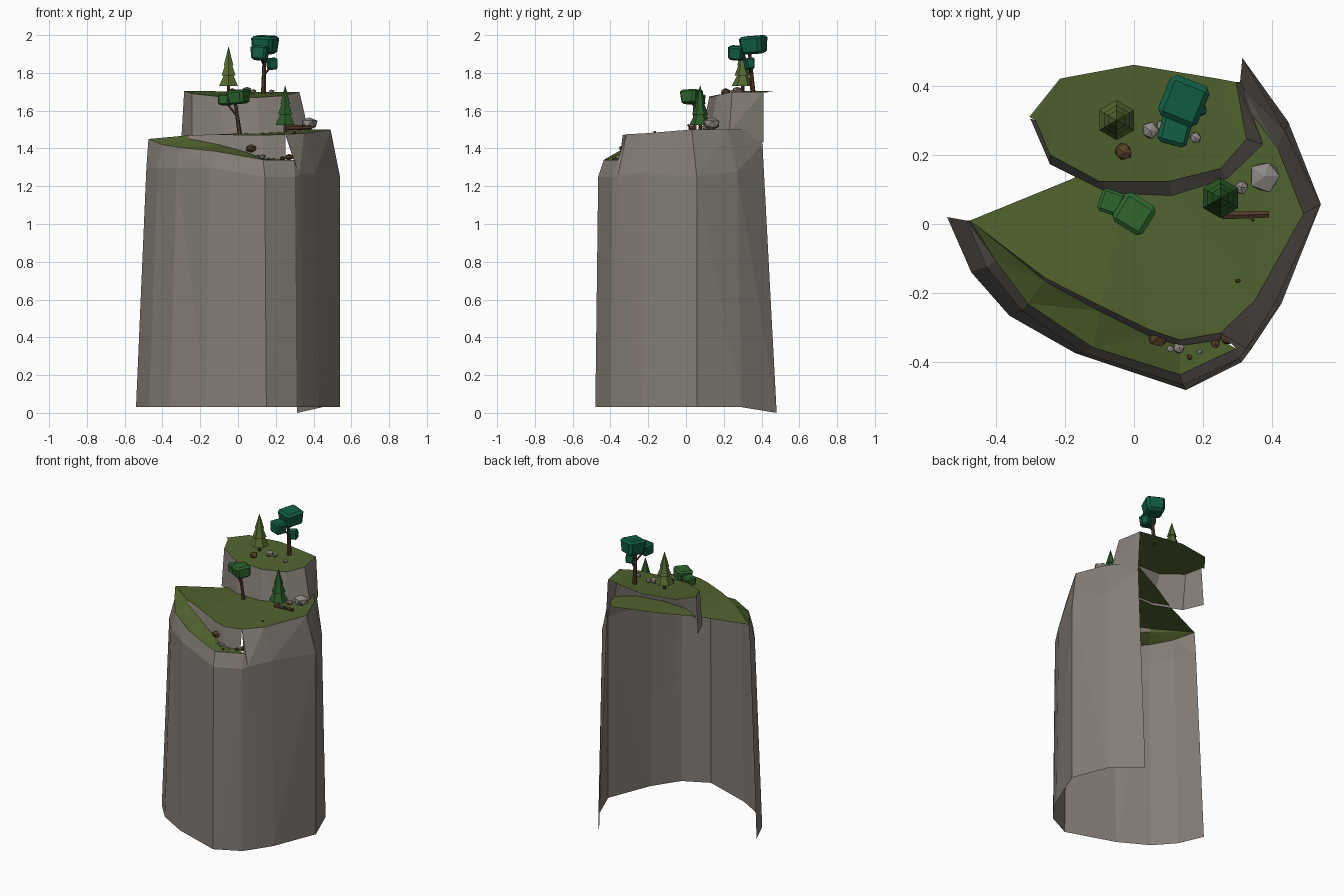
import bpy, bmesh, math, random
from mathutils import Vector, Euler

if "Cube" in bpy.data.objects:
    bpy.data.objects.remove(bpy.data.objects["Cube"])

random.seed(4)

def material(name, rgb):
    m = bpy.data.materials.new(name)
    m.diffuse_color = (*rgb, 1)
    m.use_nodes = True
    m.node_tree.nodes["Principled BSDF"].inputs["Base Color"].default_value = m.diffuse_color
    return m

STONE = material("stone", (0.235, 0.205, 0.18))
GRASS = material("grass", (0.08, 0.125, 0.028))
TEAL = material("teal_leaf", (0.006, 0.11, 0.06))
GREEN = material("green_leaf", (0.028, 0.13, 0.028))
OLIVE = material("olive_pine", (0.085, 0.14, 0.03))
PINE = material("dark_pine", (0.022, 0.10, 0.02))
WOOD = material("wood", (0.085, 0.043, 0.022))
EARTH = material("brown_rock", (0.095, 0.052, 0.02))
ROCK = material("pale_rock", (0.28, 0.25, 0.235))

def finish(name, bm, mat):
    me = bpy.data.meshes.new(name)
    bm.to_mesh(me)
    bm.free()
    me.materials.append(mat)
    ob = bpy.data.objects.new(name, me)
    bpy.context.collection.objects.link(ob)
    return ob

def strip_wall(name, rings, mat):
    """Open wall made from stacked rows of points, bottom to top."""
    bm = bmesh.new()
    rows = [[bm.verts.new(p) for p in r] for r in rings]
    for a, b in zip(rows, rows[1:]):
        for i in range(len(a) - 1):
            bm.faces.new((a[i], a[i + 1], b[i + 1], b[i]))
    bmesh.ops.triangulate(bm, faces=bm.faces[:])
    return finish(name, bm, mat)

def sheet(name, pts, mat):
    """Upward facing triangulated ground polygon."""
    bm = bmesh.new()
    f = bm.faces.new([bm.verts.new(p) for p in pts])
    f.normal_update()
    if f.normal.z < 0:
        f.normal_flip()
    bmesh.ops.triangulate(bm, faces=[f])
    return finish(name, bm, mat)

def stick(name, p, q, r1, r2, mat, sides=6):
    p, q = Vector(p), Vector(q)
    bm = bmesh.new()
    bmesh.ops.create_cone(bm, cap_ends=True, segments=sides, radius1=r1, radius2=r2,
                          depth=(q - p).length)
    rot = (q - p).to_track_quat('Z', 'Y').to_matrix()
    for v in bm.verts:
        v.co = rot @ v.co + (p + q) / 2
    return finish(name, bm, mat)

def block(name, c, size, rot, mat):
    """Chunky bevelled foliage block, slightly tapered."""
    bm = bmesh.new()
    bmesh.ops.create_cube(bm, size=1)
    for v in bm.verts:
        if v.co.z < 0:
            v.co.x *= 0.86
            v.co.y *= 0.86
    bmesh.ops.bevel(bm, geom=bm.edges[:], offset=0.13, segments=1, affect='EDGES')
    m = Euler([math.radians(a) for a in rot]).to_matrix()
    for v in bm.verts:
        v.co = m @ Vector(v.co[k] * size[k] for k in range(3)) + Vector(c)
    return finish(name, bm, mat)

def stone(name, c, size, mat):
    bm = bmesh.new()
    bmesh.ops.create_icosphere(bm, subdivisions=1, radius=1)
    for v in bm.verts:
        k = random.uniform(0.85, 1.1)
        v.co = Vector(v.co[i] * size[i] * k + c[i] for i in range(3))
    return finish(name, bm, mat)

def pine(name, x, y, z, mat):
    stick(name + "_trunk", (x, y, z - 0.01), (x, y, z + 0.06), 0.010, 0.009, WOOD)
    for i, (z0, z1, r) in enumerate([(0.03, 0.12, 0.058), (0.085, 0.175, 0.043), (0.14, 0.24, 0.029)]):
        stick(f"{name}_tier_{i}", (x, y, z + z0), (x, y, z + z1), r, 0.0 if i == 2 else r * 0.22, mat)

# Main cliff: bottom, shoulder and rim rows
bottom = [(-.54, .02), (-.47, -.14), (-.36, -.265), (-.17, -.373), (.15, -.48), (.31, -.40),
          (.34, -.36), (.426, -.23), (.54, .057), (.446, .295)]
bottom = [(x, y, 0.03) for x, y in bottom] + [(.313, .48, 0)]
shoulder = [(-.485, .01, 1.3), (-.425, -.125, 1.3), (-.325, -.25, 1.3), (-.15, -.372, 1.3),
            (.142, -.465, 1.25), (.302, -.39, 1.25), (.325, -.36, 1.26), (.41, -.225, 1.27),
            (.54, .057, 1.25), (.435, .27, 1.28), (.306, .405, 1.42)]
rim = [(-.474, .01, 1.45), (-.40, -.106, 1.42), (-.307, -.23, 1.405), (-.12, -.356, 1.385),
       (.133, -.435, 1.34), (.295, -.36, 1.34), (.25, -.315, 1.475), (.35, -.22, 1.48),
       (.49, .03, 1.50), (.415, .22, 1.50), (.30, .37, 1.50)]
strip_wall("cliff_wall", [bottom, shoulder, rim], STONE)

# Step between the plateau and the sunken front ledge
step_top = [(-.258, -.155, 1.47), (-.1, -.235, 1.475), (.046, -.306, 1.47), (.133, -.335, 1.47), rim[6]]
step_low = [(-.262, -.163, 1.452), (-.1, -.252, 1.42), (.046, -.325, 1.38), (.133, -.352, 1.345),
            (.252, -.335, 1.34)]
strip_wall("ledge_step", [step_low, step_top], STONE)
sheet("ledge_grass", rim[:6] + step_low[::-1], GRASS)
sheet("plateau_grass", [rim[0], step_low[0]] + step_top + rim[7:] + [(0, .23, 1.48), (-.18, .13, 1.47)], GRASS)

# Upper tier, open at the back
tier_low = [(-.30, .305, 1.45), (-.243, .173, 1.45), (-.07, .086, 1.46), (.11, .08, 1.47),
            (.27, .13, 1.48), (.374, .23, 1.49), (.31, .41, 1.43)]
tier_top = [(-.285, .30, 1.705), (-.243, .20, 1.69), (-.10, .123, 1.675), (.10, .123, 1.67),
            (.25, .16, 1.68), (.325, .245, 1.70), (.295, .41, 1.70)]
strip_wall("upper_tier_wall", [tier_low, tier_top], STONE)
sheet("upper_tier_grass", tier_top + [(.243, .42, 1.70), (0, .46, 1.70), (-.214, .42, 1.705), (-.302, .31, 1.705)], GRASS)

# Pines
pine("upper_pine", -.05, .30, 1.70, OLIVE)
pine("lower_pine", .25, .075, 1.495, PINE)

# Teal tree on the upper tier
stick("teal_trunk", (.135, .355, 1.69), (.14, .335, 1.92), .014, .008, WOOD)
stick("teal_branch", (.138, .343, 1.79), (.18, .335, 1.84), .006, .005, WOOD)
stick("teal_branch_front", (.138, .34, 1.84), (.115, .28, 1.89), .006, .005, WOOD)
block("teal_crown", (.143, .358, 1.948), (.125, .13, .095), (4, 3, -22), TEAL)
block("teal_crown_front", (.115, .268, 1.905), (.09, .085, .075), (-5, 4, -15), TEAL)
block("teal_crown_small", (.18, .335, 1.848), (.055, .05, .06), (5, -6, 20), TEAL)

# Green tree on the plateau
stick("green_trunk", (.01, .045, 1.47), (-.015, .045, 1.65), .012, .008, WOOD)
stick("green_branch", (-.005, .045, 1.57), (-.06, .06, 1.64), .006, .005, WOOD)
block("green_crown", (.003, .03, 1.673), (.105, .10, .075), (4, -4, -32), GREEN)
block("green_crown_side", (-.068, .062, 1.657), (.07, .07, .058), (-4, 3, -20), GREEN)

# Fallen log
stick("log", (.255, .025, 1.508), (.39, .028, 1.512), .013, .011, WOOD)
stick("log_stub", (.33, .027, 1.51), (.345, .01, 1.525), .006, .005, WOOD)

# Rocks and pebbles: x, y, z, radius, material
rocks = [(.377, .138, 1.53, .05, ROCK), (.31, .105, 1.51, .022, ROCK),
         (.047, .27, 1.708, .027, ROCK), (.08, .285, 1.702, .018, ROCK), (.177, .25, 1.70, .018, ROCK),
         (-.03, .208, 1.70, .028, EARTH), (.07, -.328, 1.398, .03, EARTH), (.27, -.325, 1.355, .026, EARTH),
         (.13, -.355, 1.355, .02, ROCK), (.30, -.165, 1.487, .008, EARTH), (.235, -.345, 1.348, .015, EARTH),
         (.16, -.385, 1.345, .009, EARTH), (.19, -.37, 1.345, .008, ROCK), (.105, -.36, 1.358, .011, ROCK)]
for i, (x, y, z, r, mat) in enumerate(rocks):
    stone(f"rock_{i}", (x, y, z), (r, r, r * 0.75), mat)
